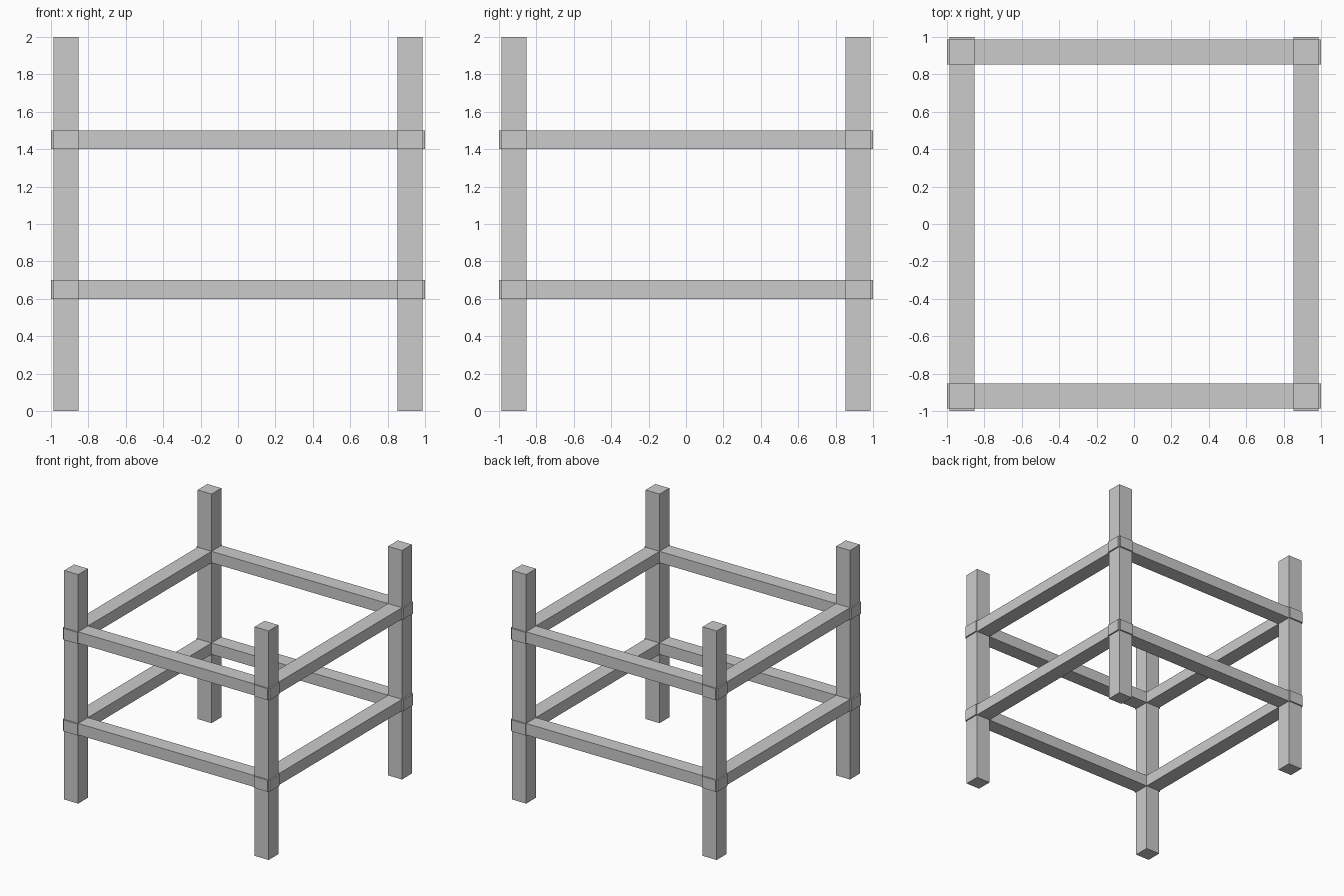
import bpy

if "Cube" in bpy.data.objects:
    bpy.data.objects.remove(bpy.data.objects["Cube"])

W = 0.135   # timber width
C = 0.92    # centre offset of posts and rails


def box(name, size, loc):
    bpy.ops.mesh.primitive_cube_add(size=1, location=loc)
    o = bpy.context.object
    o.name = name
    o.scale = size
    bpy.ops.object.transform_apply(location=False, rotation=False, scale=True)
    return o


# Four corner posts
for sx, side in ((-1, "left"), (1, "right")):
    for sy, end in ((-1, "front"), (1, "back")):
        box(f"{end}_{side}_post", (W, W, 2), (sx * C, sy * C, 1))

# Two levels of rails, ends poking slightly past the posts
for z, level in ((0.65, "lower"), (1.45, "upper")):
    for s, end, side in ((-1, "front", "left"), (1, "back", "right")):
        box(f"{level}_{end}_rail", (2, W, 0.1), (0, s * C, z))
        box(f"{level}_{side}_rail", (W, 2, 0.1), (s * C, 0, z))
